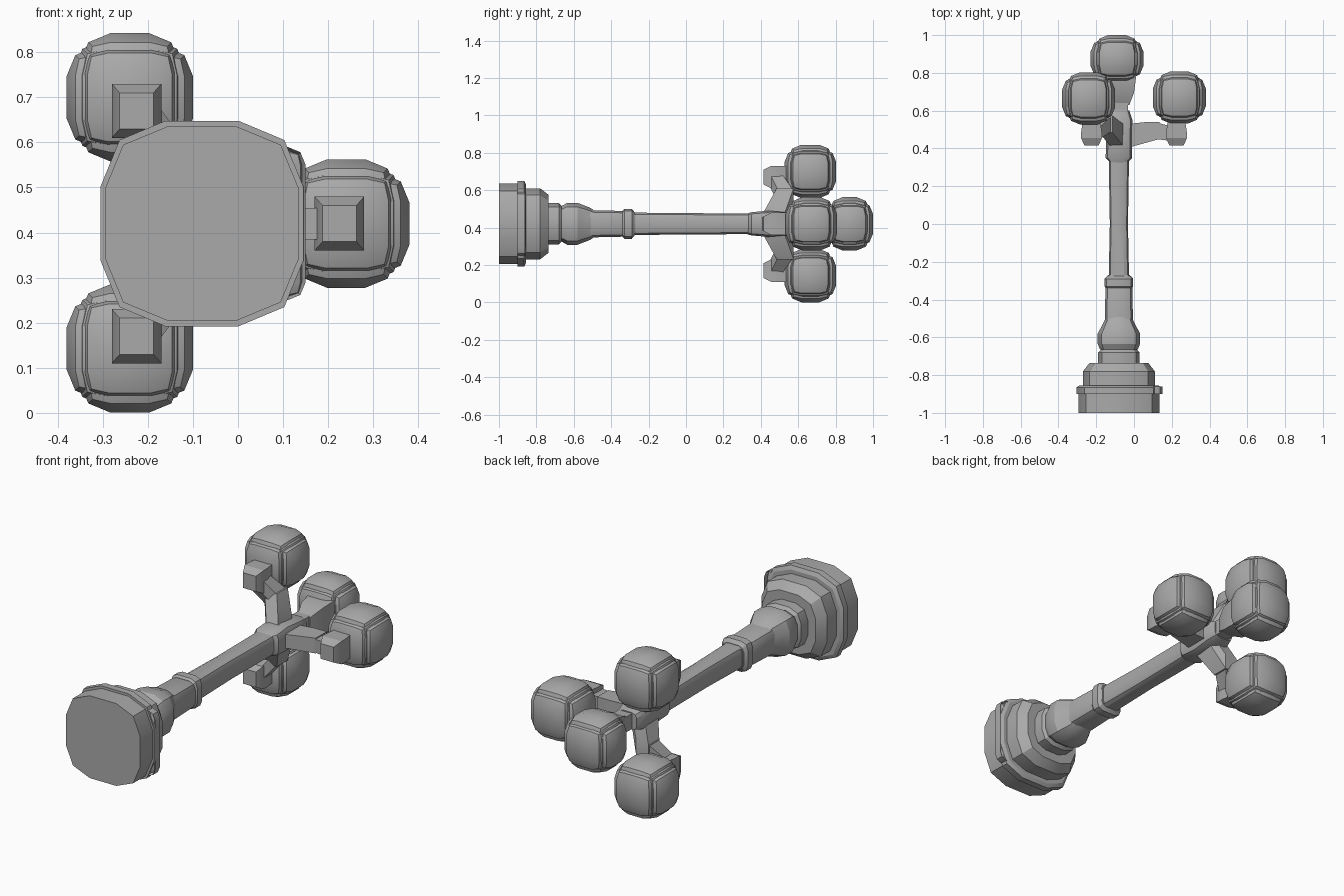
import bpy, bmesh, math
from mathutils import Vector

cube = bpy.data.objects.get("Cube")
if cube:
    bpy.data.objects.remove(cube, do_unlink=True)

stone = bpy.data.materials.new("grey_metal")
stone.use_nodes = True
GREY = (0.4, 0.4, 0.4, 1)
stone.diffuse_color = GREY
stone.node_tree.nodes["Principled BSDF"].inputs["Base Color"].default_value = GREY

CX, CZ = -0.08, 0.42          # axis of the post, which lies along y


def finish(name, bm, smooth=25):
    bmesh.ops.recalc_face_normals(bm, faces=bm.faces)
    mesh = bpy.data.meshes.new(name)
    bm.to_mesh(mesh)
    bm.free()
    mesh.materials.append(stone)
    obj = bpy.data.objects.new(name, mesh)
    bpy.context.collection.objects.link(obj)
    bpy.ops.object.select_all(action='DESELECT')
    obj.select_set(True)
    bpy.context.view_layer.objects.active = obj
    bpy.ops.object.shade_smooth_by_angle(angle=math.radians(smooth))
    return obj


def loft(name, rings, rounding=0.64, steps=2):
    """Rounded-square sections along y; ring = (y, half x, half z)."""
    bm = bmesh.new()
    loops = []
    for y, hx, hz in rings:
        loop = []
        for q in range(4):
            for s in range(steps + 1):
                a = math.radians(90) * (q + s / steps)
                mid = math.radians(90) * (q + 0.5)
                flat = 1 - rounding
                u = math.copysign(flat, math.cos(mid)) + rounding * math.cos(a)
                v = math.copysign(flat, math.sin(mid)) + rounding * math.sin(a)
                loop.append(bm.verts.new((CX + u * hx, y, CZ + v * hz)))
        loops.append(loop)
    n = len(loops[0])
    for a, b in zip(loops, loops[1:]):
        for i in range(n):
            bm.faces.new((a[i], a[(i + 1) % n], b[(i + 1) % n], b[i]))
    bm.faces.new(loops[0])
    bm.faces.new(loops[-1])
    return finish(name, bm)


def hull(name, *blocks):
    """Convex skin around boxes given as (centre, size)."""
    bm = bmesh.new()
    for c, s in blocks:
        for i in (-.5, .5):
            for j in (-.5, .5):
                for k in (-.5, .5):
                    bm.verts.new(Vector(c) + Vector((i * s[0], j * s[1], k * s[2])))
    out = bmesh.ops.convex_hull(bm, input=bm.verts)
    loose = [v for v in out["geom_interior"] if isinstance(v, bmesh.types.BMVert)]
    bmesh.ops.delete(bm, geom=loose, context='VERTS')
    bmesh.ops.dissolve_limit(bm, angle_limit=0.05, verts=bm.verts, edges=bm.edges)
    return finish(name, bm)


def panel(name, centre, size, bevel):
    bm = bmesh.new()
    bmesh.ops.create_cube(bm, size=1)
    for v in bm.verts:
        v.co = Vector(centre) + Vector(a * b for a, b in zip(v.co, size))
    bmesh.ops.bevel(bm, geom=bm.edges[:], offset=bevel, segments=2,
                    profile=0.5, affect='EDGES')
    return finish(name, bm)


def globe(name, c, depth):
    """Lamp globe: three crossing rounded blocks leave raised panels."""
    panel(name + "_side_panels", c, (0.28, depth * .82, 0.225), 0.065)
    panel(name + "_end_panels", c, (0.225, depth, 0.235), 0.065)
    panel(name + "_top_panels", c, (0.225, depth * .86, 0.285), 0.07)
    panel(name + "_core", c, (0.26, depth * .93, 0.265), 0.085)


# Stepped base
loft("base_plinth", [(-1, .215, .215), (-.87, .215, .215)])
loft("base_band", [(-.9, .225, .228), (-.865, .225, .228), (-.855, .21, .21)])
loft("base_step", [(-.87, .19, .19), (-.78, .19, .19), (-.735, .155, .155)])
loft("base_neck", [(-.75, .11, .11), (-.68, .11, .11), (-.655, .085, .085)])
loft("base_bulb", [(-.665, .1, .095), (-.635, .112, .112), (-.58, .112, .112),
                   (-.51, .075, .085), (-.49, .07, .07)])
panel("base_side_plate", (.06, -.88, .42), (.18, .04, .34), .04)

# Post
loft("lower_post", [(-.52, .075, .073), (-.3, .07, .068), (-.27, .058, .058)], .5)
loft("post_collar", [(-.34, .07, .07), (-.33, .076, .08), (-.29, .076, .08),
                     (-.275, .062, .062)], .5)
loft("upper_post", [(-.29, .054, .06), (0, .048, .057), (.36, .054, .055)], .5)
loft("post_hub", [(.325, .045, .055), (.35, .07, .062), (.44, .068, .07),
                  (.55, .072, .06), (.6, .055, .045)], .5)

# Side lamps: upper, lower and left of the post
LAMPS = {"upper_lamp": ((-.24, .665, .70), (-.225, .47, .67), (-.15, .53, .57)),
         "lower_lamp": ((-.24, .665, .143), (-.225, .47, .17), (-.15, .53, .27)),
         "left_lamp": ((.24, .67, .42), (.225, .47, .42), (.1, .495, .42))}
for name, (ball, cup, elbow) in LAMPS.items():
    hub = Vector((CX, .46, CZ))
    hull(name + "_inner_arm", (hub, (.07, .12, .07)), (elbow, (.07, .09, .08)))
    hull(name + "_outer_arm", (elbow, (.06, .08, .07)), (cup, (.06, .06, .07)))
    x, y, z = cup
    hull(name + "_cup", ((x, .425, z), (.075, .02, .08)),
         ((x, .47, z), (.11, .03, .12)), ((x, .545, z), (.09, .02, .12)))
    globe(name, ball, .275)

# End lamp
hull("end_lamp_stem", ((-.07, .58, CZ), (.08, .02, .08)),
     ((-.07, .7, CZ), (.07, .02, .08)))
hull("end_lamp_cup", ((-.06, .64, CZ), (.07, .02, .07)),
     ((-.06, .72, CZ), (.12, .05, .13)), ((-.06, .78, CZ), (.14, .02, .15)))
globe("end_lamp", (-.09, .875, .42), .25)
